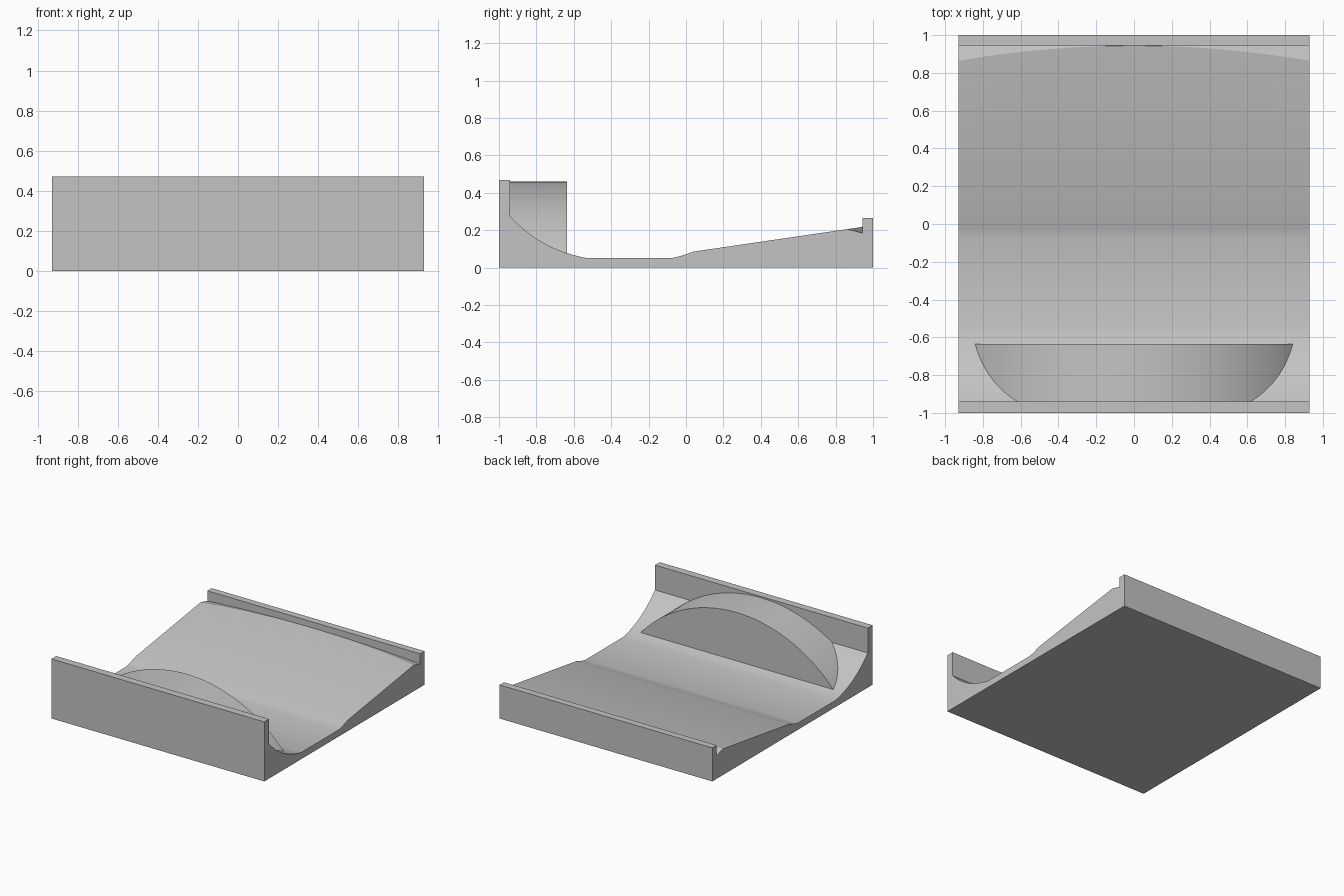
import bpy, bmesh, math

cube = bpy.data.objects.get("Cube")
if cube:
    bpy.data.objects.remove(cube, do_unlink=True)

HALF = 0.93      # half width of the tray
LIP_Y = 0.945    # inner face of the rear lip

grey = bpy.data.materials.new("plain grey")
grey.use_nodes = True
colour = (0.55, 0.55, 0.55, 1)
grey.diffuse_color = colour
grey.node_tree.nodes["Principled BSDF"].inputs["Base Color"].default_value = colour


def loft(name, sections, angle):
    """Skin matching closed sections and cap both ends."""
    bm = bmesh.new()
    rings = [[bm.verts.new(p) for p in section] for section in sections]
    for a, b in zip(rings, rings[1:]):
        for i in range(len(a)):
            j = (i + 1) % len(a)
            bm.faces.new((a[i], a[j], b[j], b[i]))
    bm.faces.new(rings[0][::-1])
    bm.faces.new(rings[-1])
    bmesh.ops.recalc_face_normals(bm, faces=bm.faces)
    mesh = bpy.data.meshes.new(name)
    bm.to_mesh(mesh)
    bm.free()
    mesh.materials.append(grey)
    obj = bpy.data.objects.new(name, mesh)
    bpy.context.collection.objects.link(obj)
    bpy.ops.object.select_all(action="DESELECT")
    obj.select_set(True)
    bpy.context.view_layer.objects.active = obj
    bpy.ops.object.shade_smooth_by_angle(angle=math.radians(angle))
    return obj


def tray_section(x):
    """Side profile of the tray; the ramp crest bows forward at the sides."""
    bow = (x / HALF) ** 2
    pts = [(-1, 0), (-1, 0.47), (-0.94, 0.47)]
    # curved scoop behind the tall front wall
    for i in range(13):
        t = 0.4 * (1 - i / 12)
        pts.append((-0.54 - t, 0.053 + 0.208 * t + 0.445 * t**2 + 1.03 * t**3))
    # flat floor, short step and long ramp
    pts += [(-0.07, 0.053), (-0.025, 0.063), (0.04, 0.086)]
    crest = LIP_Y - 0.001 - 0.08 * bow
    pts.append((crest, 0.086 + 0.146 * (crest - 0.04)))
    # fall behind the crest, then the rear lip
    pts += [(LIP_Y, 0.217 - 0.032 * bow), (LIP_Y, 0.265), (1, 0.265), (1, 0)]
    return [(x, y, z) for y, z in pts]


loft("tray", [tray_section(HALF * (i / 16 - 1)) for i in range(33)], 20)

# Arched block standing against the front wall
RADIUS, TOP, FOOT = 1.117, 0.46, 0.03
reach = math.acos(1 - (TOP - FOOT) / RADIUS)


def arch_section(y):
    angles = [reach * (i / 24 - 1) for i in range(49)]
    return [(RADIUS * math.sin(a), y, TOP - RADIUS * (1 - math.cos(a))) for a in angles]


loft("arched_block", [arch_section(-0.95), arch_section(-0.635)], 30)
